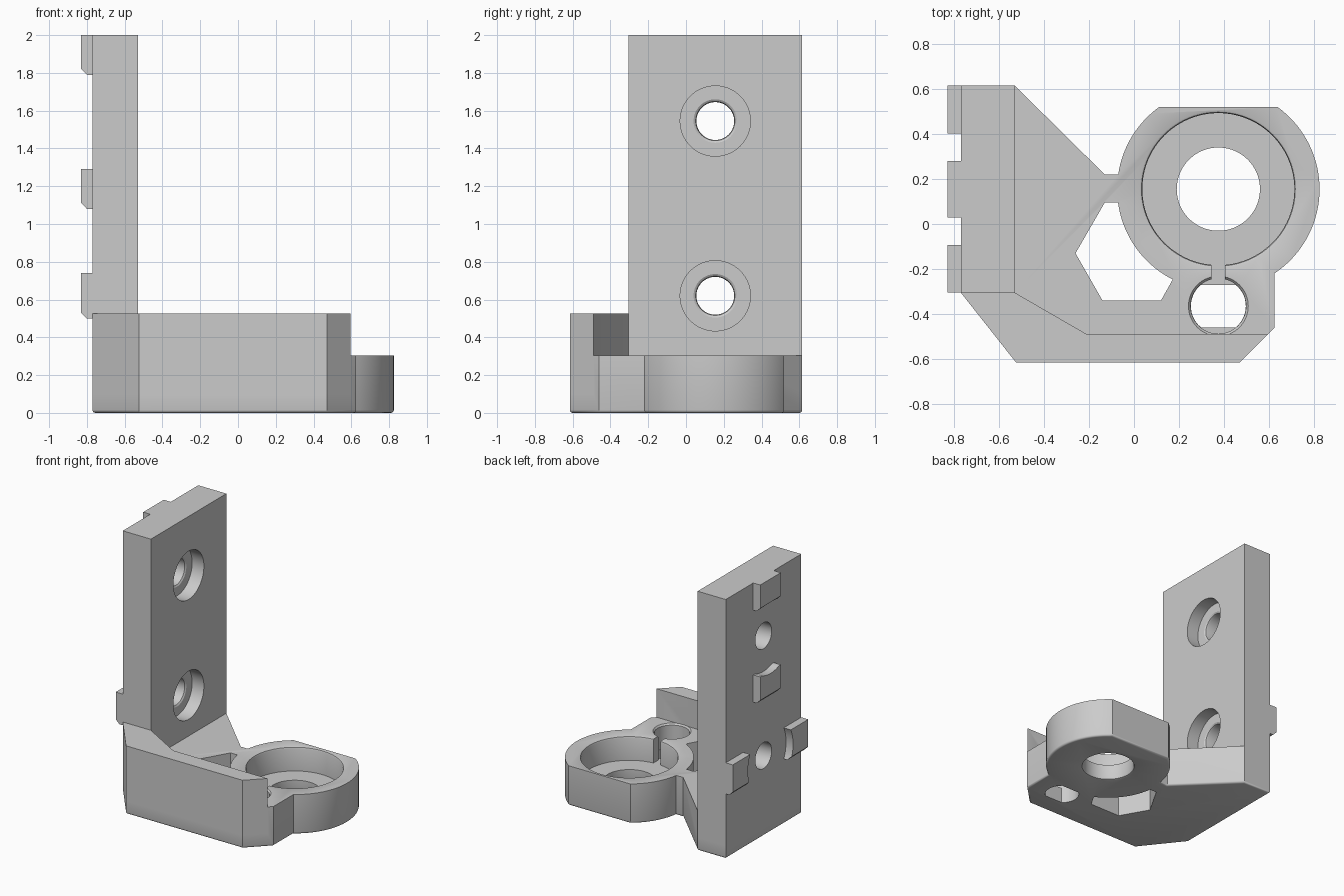
import bpy, bmesh, math
from mathutils import Matrix

cube = bpy.data.objects.get("Cube")
if cube:
    bpy.data.objects.remove(cube, do_unlink=True)

grey = bpy.data.materials.new("plain grey")
grey.use_nodes = True
COLOUR = (0.6, 0.6, 0.6, 1)
grey.diffuse_color = COLOUR
grey.node_tree.nodes["Principled BSDF"].inputs["Base Color"].default_value = COLOUR

# Main levels and positions
LEFT, INNER, FRONT, BACK = -0.77, -0.53, -0.615, 0.615
PLATE_Y = -0.305
BASE_TOP, RIM_TOP, FLOOR = 0.305, 0.525, 0.12
RING = (0.375, 0.155)
PIN = (0.375, -0.365)
BOLT_Y, BOLT_HEIGHTS = 0.155, (0.62, 1.545)


def make_object(name, bm):
    bmesh.ops.recalc_face_normals(bm, faces=bm.faces)
    mesh = bpy.data.meshes.new(name)
    bm.to_mesh(mesh)
    bm.free()
    mesh.materials.append(grey)
    obj = bpy.data.objects.new(name, mesh)
    bpy.context.collection.objects.link(obj)
    return obj


def prism(name, points, low, high, along_y=False, bottom_round=0):
    bm = bmesh.new()
    rings = []
    for h in (low, high):
        rings.append([bm.verts.new((a, h, b) if along_y else (a, b, h)) for a, b in points])
    n = len(points)
    bottom = bm.faces.new(rings[0])
    bm.faces.new(rings[1])
    for i in range(n):
        j = (i + 1) % n
        bm.faces.new((rings[0][i], rings[0][j], rings[1][j], rings[1][i]))
    bmesh.ops.recalc_face_normals(bm, faces=bm.faces)
    if bottom_round:
        bmesh.ops.bevel(bm, geom=list(bottom.edges), offset=bottom_round,
                        segments=3, profile=0.5, affect='EDGES')
    return make_object(name, bm)


def lathe(name, profile, matrix, n=96):
    bm = bmesh.new()
    rings = []
    for r, h in profile:
        rings.append([bm.verts.new((r * math.cos(2 * math.pi * i / n),
                                    r * math.sin(2 * math.pi * i / n), h)) for i in range(n)])
    bm.faces.new(rings[0])
    bm.faces.new(rings[-1])
    for a, b in zip(rings, rings[1:]):
        for i in range(n):
            j = (i + 1) % n
            bm.faces.new((a[i], a[j], b[j], b[i]))
    bm.transform(matrix)
    return make_object(name, bm)


def arc(centre, r, start, end, steps):
    angles = [math.radians(start + (end - start) * i / steps) for i in range(steps + 1)]
    return [(centre[0] + r * math.cos(t), centre[1] + r * math.sin(t)) for t in angles]


def combine(target, other, operation):
    mod = target.modifiers.new(operation.lower(), 'BOOLEAN')
    mod.operation, mod.solver, mod.object = operation, 'EXACT', other
    bpy.context.view_layer.objects.active = target
    bpy.ops.object.modifier_apply(modifier=mod.name)
    bpy.data.objects.remove(other, do_unlink=True)


def upright(centre):
    return Matrix.Translation((centre[0], centre[1], 0))


def sideways(z):
    return Matrix.Translation((0, BOLT_Y, z)) @ Matrix.Rotation(math.pi / 2, 4, 'Y')


# Base with the flat-backed ring
outline = [(LEFT, BACK), (INNER, BACK), (-0.13, 0.22)]
outline += arc(RING, 0.45, 171.7, 125.8, 16)
outline += arc(RING, 0.45, 54.2, -56.2, 36)
outline += [(0.625, -0.46), (0.47, FRONT), (-0.525, FRONT), (LEFT, PLATE_Y)]
bracket = prism("bracket", outline, 0, BASE_TOP, bottom_round=0.015)

# Raised front wall and upright mounting plate
wall = [(LEFT, PLATE_Y), (-0.525, FRONT), (0.47, FRONT), (0.595, -0.49),
        (-0.21, -0.49), (INNER, PLATE_Y)]
combine(bracket, prism("front_wall", wall, 0.1, RIM_TOP), 'UNION')
plate = [(LEFT, PLATE_Y), (INNER, PLATE_Y), (INNER, BACK), (LEFT, BACK)]
combine(bracket, prism("mounting_plate", plate, 0.1, 2), 'UNION')

# Ring pocket and its through hole with softened edges
pocket = [(0.2, -0.01), (0.2, 0), (0.189, 0.004), (0.185, 0.015), (0.185, FLOOR),
          (0.338, FLOOR), (0.338, 0.29), (0.342, 0.301), (0.35, BASE_TOP), (0.35, 0.4)]
combine(bracket, lathe("pocket_cutter", pocket, upright(RING)), 'DIFFERENCE')

# Pin socket, its flat-sided lower opening and the slot to the pocket
socket = [(0.123, FLOOR), (0.123, 0.293), (0.133, BASE_TOP), (0.133, 0.308)]
combine(bracket, lathe("socket_cutter", socket, upright(PIN), 64), 'DIFFERENCE')
opening = arc(PIN, 0.122, -51, 51, 14) + arc(PIN, 0.122, 129, 231, 14)
combine(bracket, prism("opening_cutter", opening, -0.1, FLOOR + 0.02), 'DIFFERENCE')
slot = [(0.345, -0.29), (0.405, -0.29), (0.405, -0.1), (0.345, -0.1)]
combine(bracket, prism("slot_cutter", slot, FLOOR, 0.4), 'DIFFERENCE')

# Hexagonal window trimmed by the ring
window = [(-0.13, 0.095)] + arc(RING, 0.45, 187.7, 243.2, 18)
window += [(0.12, -0.34), (-0.14, -0.34), (-0.26, -0.13)]
combine(bracket, prism("window_cutter", window, -0.1, 0.5), 'DIFFERENCE')

# Counterbored bolt holes
bolt = [(0.1, -0.9), (0.1, -0.65), (0.104, -0.637), (0.115, -0.63),
        (0.186, -0.63), (0.186, -0.4)]
for z in BOLT_HEIGHTS:
    combine(bracket, lathe("bolt_cutter", bolt, sideways(z), 64), 'DIFFERENCE')

# Locating teeth hollowed around the bolt holes
low_bolt, high_bolt = BOLT_HEIGHTS
teeth = [("top_tooth", 0.03, 0.28, 1.79, 2, high_bolt),
         ("middle_tooth", 0.03, 0.28, 1.08, 1.29, high_bolt),
         ("back_tooth", 0.4, BACK, 0.5, 0.74, low_bolt),
         ("front_tooth", PLATE_Y, -0.09, 0.5, 0.74, low_bolt)]
parts = [bracket]
for name, y0, y1, z0, z1, hole in teeth:
    side = [(LEFT, z0), (-0.80, z0), (-0.83, z0 + 0.03), (-0.83, z1), (LEFT, z1)]
    tooth = prism(name, side, y0, y1, along_y=True)
    hollow = lathe("hollow_cutter", [(0.275, -1), (0.275, -0.6)], sideways(hole))
    combine(tooth, hollow, 'DIFFERENCE')
    parts.append(tooth)

# Smooth round walls, sharp corners
for obj in bpy.context.view_layer.objects:
    obj.select_set(obj in parts)
bpy.context.view_layer.objects.active = bracket
bpy.ops.object.shade_smooth_by_angle(angle=math.radians(32))
